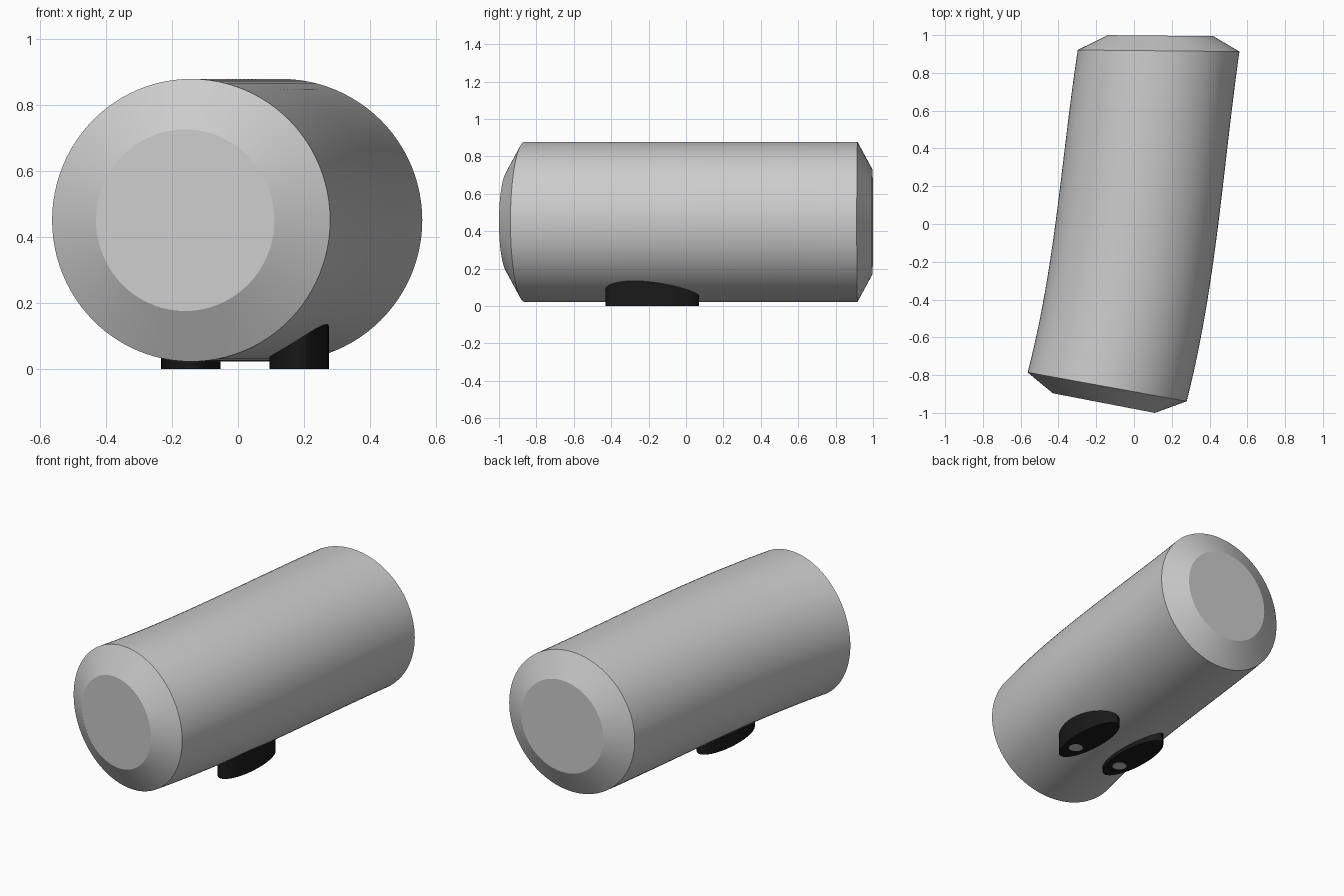
import bpy, bmesh
from math import sin, cos, pi

if "Cube" in bpy.data.objects:
    bpy.data.objects.remove(bpy.data.objects["Cube"])

SIDES = 96


def finish(name, bm, angle=0.35):
    bmesh.ops.recalc_face_normals(bm, faces=bm.faces)
    mesh = bpy.data.meshes.new(name)
    bm.to_mesh(mesh)
    bm.free()
    obj = bpy.data.objects.new(name, mesh)
    bpy.context.collection.objects.link(obj)
    bpy.ops.object.select_all(action='DESELECT')
    obj.select_set(True)
    bpy.context.view_layer.objects.active = obj
    bpy.ops.object.shade_smooth_by_angle(angle=angle)
    return obj


def loft(bm, rings):
    for a, b in zip(rings, rings[1:]):
        for i in range(len(a)):
            j = (i + 1) % len(a)
            bm.faces.new((a[i], a[j], b[j], b[i]))
    bm.faces.new(rings[0])
    bm.faces.new(rings[-1])


# body: circular sections swept along a gently bent path, cone-shaped ends
def section(bm, x, y, tilt, r):
    return [bm.verts.new((x + r * cos(t) * cos(tilt),
                          y - r * cos(t) * sin(tilt),
                          0.45 + r * sin(t)))
            for t in (2 * pi * i / SIDES for i in range(SIDES))]


Y_FRONT, Y_BACK, STEPS = -0.862, 0.917, 24
bm = bmesh.new()
rings = [section(bm, -0.16, -0.948, 0.19, 0.275)]
for k in range(STEPS + 1):
    f = k / STEPS
    y = Y_FRONT + (Y_BACK - Y_FRONT) * f
    x = 0.015 + 0.13 * y - 0.0335 * y ** 2 + 0.0313 * y ** 3
    rings.append(section(bm, x, y, 0.18 - 0.17 * f, 0.428))
rings.append(section(bm, 0.14, 0.997, 0.01, 0.28))
loft(bm, rings)
finish("body", bm)


def oval_disc(name, x, y, rx, ry, z0, z1):
    bm = bmesh.new()
    loft(bm, [[bm.verts.new((x + rx * cos(2 * pi * i / 48),
                             y + ry * sin(2 * pi * i / 48), z))
               for i in range(48)] for z in (z0, z1)])
    return finish(name, bm)


black = bpy.data.materials.new("black_rubber")
black.diffuse_color = (0.01, 0.01, 0.01, 1)
black.use_nodes = True
black.node_tree.nodes["Principled BSDF"].inputs["Base Color"].default_value = black.diffuse_color

# two oval feet, each with a small round insert underneath
for side, x, top in (("left", -0.143, 0.12), ("right", 0.185, 0.145)):
    foot = oval_disc(side + "_foot", x, -0.18, 0.09, 0.25, 0, top)
    foot.data.materials.append(black)
    oval_disc(side + "_foot_insert", x, -0.30, 0.04, 0.04, -0.001, 0.02)
